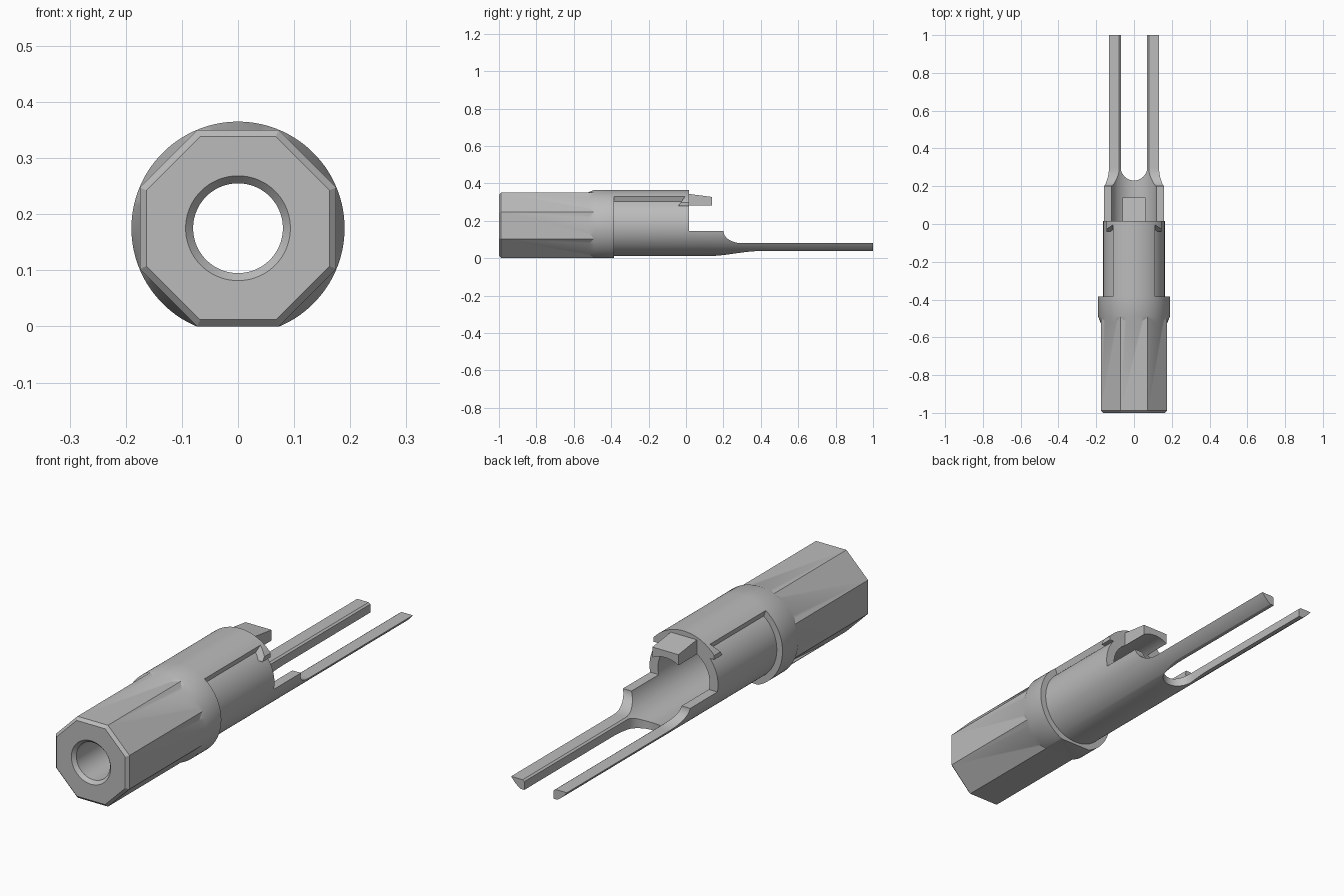
import bpy, bmesh, math
from mathutils import Vector

cube = bpy.data.objects.get("Cube")
if cube:
    bpy.data.objects.remove(cube, do_unlink=True)

AXIS = 0.175        # height of the long axis
SEGS = 96
BORE, WALL, RIM = 0.123, 0.163, 0.19

grey = bpy.data.materials.new("plain grey")
grey.use_nodes = True
colour = (0.5, 0.5, 0.5, 1)
grey.diffuse_color = colour
grey.node_tree.nodes["Principled BSDF"].inputs["Base Color"].default_value = colour


def finish(name, bm):
    bmesh.ops.recalc_face_normals(bm, faces=bm.faces)
    mesh = bpy.data.meshes.new(name)
    bm.to_mesh(mesh)
    bm.free()
    mesh.materials.append(grey)
    obj = bpy.data.objects.new(name, mesh)
    bpy.context.collection.objects.link(obj)
    return obj


def lathe(name, profile, segs=SEGS, ring=False):
    """Turn (radius, y) points about the long axis; ring closes the profile."""
    bm = bmesh.new()
    rows = []
    for r, y in profile:
        row = []
        for i in range(segs):
            a = 2 * math.pi * (i + 0.5) / segs
            row.append(bm.verts.new((r * math.cos(a), y, AXIS + r * math.sin(a))))
        rows.append(row)
    pairs = list(zip(rows, rows[1:]))
    if ring:
        pairs.append((rows[-1], rows[0]))
    else:
        bm.faces.new(rows[0])
        bm.faces.new(rows[-1])
    for p, q in pairs:
        for i in range(segs):
            j = (i + 1) % segs
            bm.faces.new((p[i], p[j], q[j], q[i]))
    return finish(name, bm)


def prism(name, points, axis, start, end):
    """Extrude a flat outline along x, y or z (axis 0, 1 or 2)."""
    bm = bmesh.new()
    verts = []
    for p in points:
        co = list(p)
        co.insert(axis, start)
        verts.append(bm.verts.new(co))
    face = bm.faces.new(verts)
    shift = Vector((0, 0, 0))
    shift[axis] = end - start
    new = bmesh.ops.extrude_face_region(bm, geom=[face])["geom"]
    bmesh.ops.translate(bm, vec=shift, verts=[v for v in new if isinstance(v, bmesh.types.BMVert)])
    return finish(name, bm)


def select(obj):
    bpy.ops.object.select_all(action='DESELECT')
    obj.select_set(True)
    bpy.context.view_layer.objects.active = obj


def combine(obj, other, operation='DIFFERENCE'):
    mod = obj.modifiers.new("cut", 'BOOLEAN')
    mod.operation, mod.object, mod.solver = operation, other, 'EXACT'
    select(obj)
    bpy.ops.object.modifier_apply(modifier=mod.name)
    bpy.data.objects.remove(other, do_unlink=True)


def smooth(obj):
    select(obj)
    bpy.ops.object.shade_smooth_by_angle(angle=math.radians(25))


# Octagonal grip with a chamfered front edge, joined to the round collar
corner = 1 / math.cos(math.pi / 8)
grip = lathe("grip_and_collar", [(0.163 * corner, -1), (0.175 * corner, -0.988),
                                 (0.175 * corner, -0.45)], segs=8)
collar = lathe("collar", [(0.17, -0.54), (RIM, -0.49), (RIM, -0.385)])
combine(grip, collar, 'UNION')
combine(grip, prism("floor_cut", [(-1, -1), (1, -1), (1, 0), (-1, 0)], 1, -2, 2))
combine(grip, lathe("bore_cut", [(0.097, -1.004), (0.08, -0.985), (0.08, -0.3)]))
smooth(grip)

# Barrel: a tube cut down to a trough and two long prongs
barrel = lathe("barrel_and_prongs", [(BORE, -0.39), (WALL, -0.39), (WALL, 1), (BORE, 1)], ring=True)
sweep = [math.pi / 2 * i / 12 for i in range(13)]
curve = [(0.3 - 0.1 * math.cos(a), 0.145 - 0.065 * math.sin(a)) for a in sweep]
combine(barrel, prism("upper_cut", [(0.015, 0.6), (0.015, 0.145)] + curve
                      + [(1.1, 0.08), (1.1, 0.6)], 0, -0.5, 0.5))
arc = [math.pi * i / 24 for i in range(25)]
slot = [(-0.07 * math.cos(a), 0.3 - 0.07 * math.sin(a)) for a in arc]
combine(barrel, prism("slot_cut", slot + [(0.07, 1.1), (-0.07, 1.1)], 2, -0.1, 0.3))
ease = [i / 10 for i in range(11)]
under = [(0.12 + 0.28 * t, 0.011 + 0.027 * t * t * (3 - 2 * t)) for t in ease]
combine(barrel, prism("under_cut", under + [(1.1, 0.038), (1.1, -0.1), (0.12, -0.1)], 0, -0.5, 0.5))
smooth(barrel)

# Raised strip along the top, with undercut sides
strip = lathe("raised_top_strip", [(0.14, -0.39), (RIM, -0.39), (RIM, 0.015), (0.14, 0.015)], ring=True)
combine(strip, prism("strip_limit", [(-0.09, AXIS + 0.1), (0.09, AXIS + 0.1),
                                     (0.127, AXIS + 0.2), (-0.127, AXIS + 0.2)], 1, -0.6, 0.6),
        'INTERSECT')
smooth(strip)

# Tongue reaching back over the trough, hollowed to match the bore
tongue = prism("tongue", [(-0.02, 0.348), (0.14, 0.327), (0.14, 0.275), (-0.02, 0.275)], 0, -0.062, 0.062)
combine(tongue, lathe("tongue_hollow", [(BORE, -0.5), (BORE, 0.5)]))
smooth(tongue)

# Small wedge catches beside the strip
for side, sign in (("left", 1), ("right", -1)):
    catch = prism(side + "_catch", [(-0.04, 0.28), (-0.005, 0.33), (0.015, 0.33), (0.015, 0.28)],
                  0, sign * 0.095, sign * 0.145)
    combine(catch, lathe("catch_limit", [(BORE + 0.01, -0.2), (RIM, -0.2), (RIM, 0.2), (BORE + 0.01, 0.2)],
                         ring=True), 'INTERSECT')
    smooth(catch)
